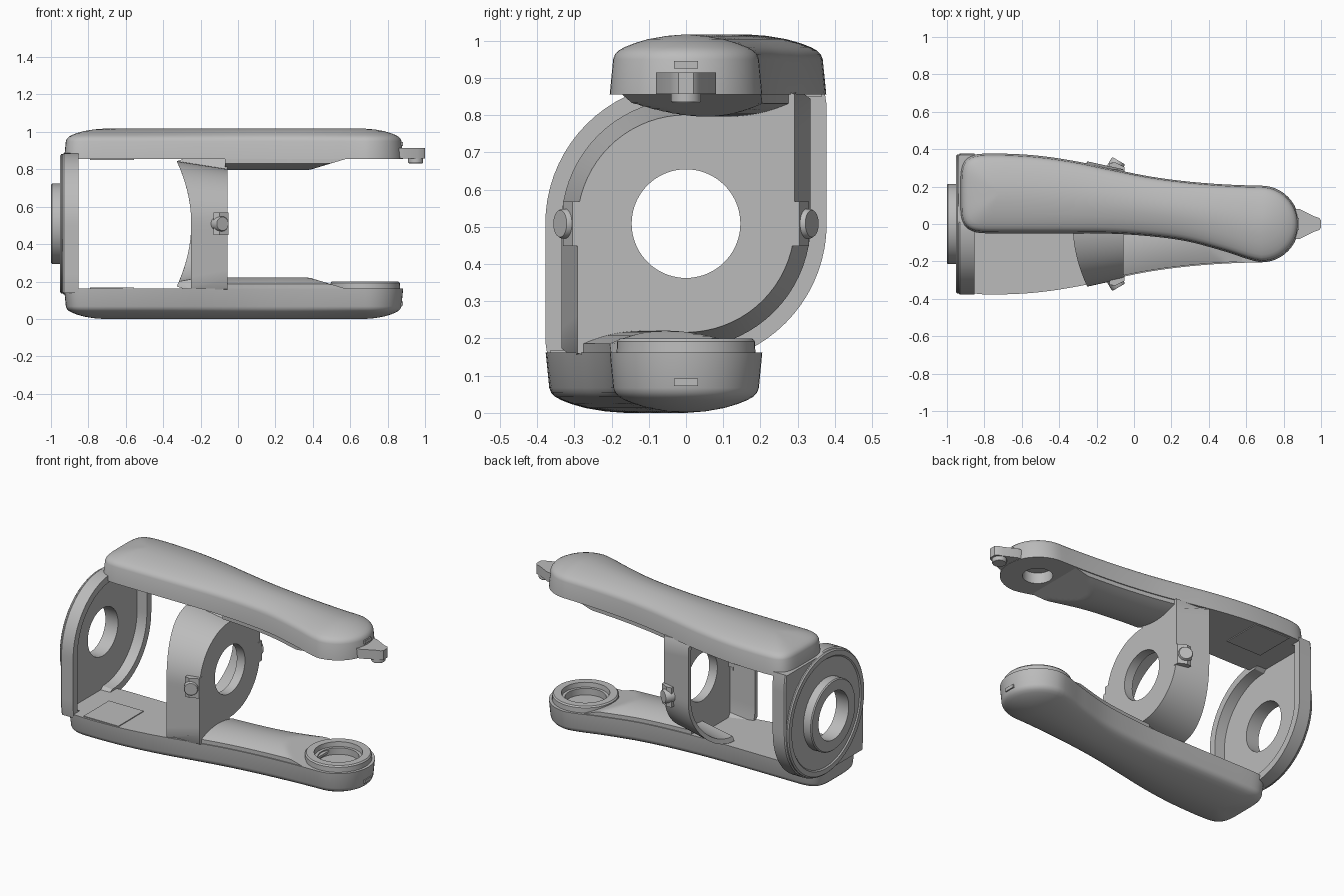
import bpy, bmesh, math
from mathutils import Vector

cube = bpy.data.objects.get("Cube")
if cube:
    bpy.data.objects.remove(cube)

TOP = 1.017          # overall height
MID = TOP / 2        # the frame repeats when turned half way round the long axis
grey = bpy.data.materials.new("plain grey")
grey.use_nodes = True
grey.diffuse_color = (0.5, 0.5, 0.5, 1)
grey.node_tree.nodes["Principled BSDF"].inputs["Base Color"].default_value = (0.5, 0.5, 0.5, 1)


def smooth(ob):
    bpy.ops.object.select_all(action='DESELECT')
    ob.select_set(True)
    bpy.context.view_layer.objects.active = ob
    bpy.ops.object.shade_smooth_by_angle(angle=math.radians(32))


def loft(name, rings, wrap=False, turned=False):
    """Skin a row of equal rings; optionally turn the part to the other side."""
    bm = bmesh.new()
    rows = []
    for ring in rings:
        pts = [(x, -y, TOP - z) if turned else (x, y, z) for x, y, z in ring]
        rows.append([bm.verts.new(p) for p in pts])
    n = len(rows[0])
    pairs = list(zip(rows, rows[1:])) + ([(rows[-1], rows[0])] if wrap else [])
    for a, b in pairs:
        for i in range(n):
            j = (i + 1) % n
            bm.faces.new((a[i], a[j], b[j], b[i]))
    if not wrap:
        bm.faces.new(rows[0])
        bm.faces.new(rows[-1])
    bmesh.ops.remove_doubles(bm, verts=bm.verts, dist=0.0001)
    bmesh.ops.recalc_face_normals(bm, faces=bm.faces)
    mesh = bpy.data.meshes.new(name)
    bm.to_mesh(mesh)
    bm.free()
    mesh.materials.append(grey)
    ob = bpy.data.objects.new(name, mesh)
    bpy.context.collection.objects.link(ob)
    smooth(ob)
    return ob


def circle(center, axis, r, n=48):
    """Ring of points round an axis."""
    u = axis.orthogonal().normalized()
    v = axis.cross(u)
    turns = [math.tau * i / n for i in range(n)]
    return [tuple(center + r * (u * math.cos(a) + v * math.sin(a))) for a in turns]


def rod(name, start, axis, stops, turned=False, wrap=False):
    """Turned part: stops are (distance along axis, radius)."""
    axis = Vector(axis).normalized()
    rings = [circle(Vector(start) + axis * d, axis, r) for d, r in stops]
    return loft(name, rings, wrap, turned)


def slab(name, outline, z0, z1, turned=False):
    """Flat plate with the given plan outline."""
    return loft(name, [[(x, y, z) for x, y in outline] for z in (z0, z1)], turned=turned)


def cut(ob, cutter):
    mod = ob.modifiers.new("hole", 'BOOLEAN')
    mod.operation = 'DIFFERENCE'
    mod.solver = 'EXACT'
    mod.object = cutter
    bpy.context.view_layer.objects.active = ob
    bpy.ops.object.modifier_apply(modifier=mod.name)
    bpy.data.objects.remove(cutter)
    smooth(ob)


# Plan shape of one arm: edges at even steps along x
X0, X1, STEP = -0.72, 0.68, 0.2
BACK = (0.377, 0.366, 0.337, 0.295, 0.255, 0.228, 0.212, 0.205)
FRONT = (-0.05, -0.05, -0.05, -0.052, -0.065, -0.092, -0.145, -0.205)


def edge(vals, x):
    """Smooth curve through the evenly spaced values."""
    s = min(max((x - X0) / STEP, 0), len(vals) - 1.0001)
    i, f = int(s), s - int(s)
    a, b, c, d = (vals[min(max(i + k, 0), len(vals) - 1)] for k in (-1, 0, 1, 2))
    return b + 0.5 * f * (c - a + f * (2*a - 5*b + 4*c - d + f * (3*(b - c) + d - a)))


def arm_outline():
    xs = [X0 + (X1 - X0) * i / 40 for i in range(41)]
    pts = [(x, edge(BACK, x)) for x in xs]
    for i in range(1, 24):                       # round nose
        a = math.pi / 2 - math.pi * i / 24
        pts.append((X1 + 0.203 * math.cos(a), 0.205 * math.sin(a)))
    pts += [(x, edge(FRONT, x)) for x in reversed(xs)]
    mid, half = (BACK[0] + FRONT[0]) / 2, (BACK[0] - FRONT[0]) / 2
    for i in range(1, 32):                       # squarish tail
        a = -math.pi / 2 - math.pi * i / 32
        c, s = math.cos(a), math.sin(a)
        pts.append((X0 - 0.21 * abs(c) ** 0.45, mid + half * math.copysign(abs(s) ** 0.45, s)))
    return pts


def arm_layer(t, z):
    """Outline drawn in towards the spine by the share t."""
    ring = []
    for x, y in arm_outline():
        sx = min(max(x, X0), X1)
        sy = (edge(BACK, sx) + edge(FRONT, sx)) / 2
        ring.append((x + (sx - x) * t, y + (sy - y) * t, z))
    return ring


DOME = ((0, 0.855), (0.045, 0.95), (0.07, 0.963), (0.12, 0.974), (0.2, 0.983),
        (0.32, 0.993), (0.5, 1.004), (0.75, 1.013), (1, TOP))


def rib_section(x):
    """Arched rib on the inner side of the arm, sloping away near the nose."""
    lo, hi = edge(FRONT, x) + 0.006, edge(BACK, x) - 0.006
    limit = 0.06 * min(1, max(0, (0.58 - x) / 0.2))
    ring = []
    for i in range(17):
        s = -1 + i / 8
        h = min(limit, 0.025 + 0.035 * (1 - s * s))
        ring.append((x, (lo + hi) / 2 + s * (hi - lo) / 2, 0.856 - h))
    return ring + [(x, hi, 0.87), (x, lo, 0.87)]


for side, turned, hole, depth in (("upper", False, 0.082, 0.065), ("lower", True, 0.115, 0.03)):
    arm = loft(side + "_arm", [arm_layer(t, z) for t, z in DOME], turned=turned)
    cut(arm, rod("hole_cutter", (X1, 0, 0.75), (0, 0, 1),
                 ((0, hole), (0.105 + depth, hole)), turned))
    loft(side + "_arm_rib", [rib_section(-0.07 + 0.65 * i / 34) for i in range(35)], turned=turned)
    # Thin pad on the inner face of the arm
    slab(side + "_pad", [(-0.79, 0.12), (-0.555, 0.12), (-0.555, 0.365), (-0.79, 0.365)],
         0.86, 0.85, turned)
    # Small latch plate on the nose
    slab(side + "_latch", [(0.84, -0.032), (0.881, -0.032), (0.881, 0.032), (0.84, 0.032)],
         0.925, 0.945, turned)
    # Side peg with its collar, leaning towards the nose
    rod(side + "_side_peg", (-0.125, 0.265, MID), (0.5, 0.86, 0),
        ((0, 0.04), (0.078, 0.04), (0.085, 0.036)), turned)
    slab(side + "_peg_block", [(-0.13, 0.27), (-0.052, 0.27), (-0.052, 0.305),
                               (-0.1, 0.33), (-0.13, 0.325)], MID - 0.06, MID + 0.06, turned)

# Raised seat round the lower arm's socket
rod("socket_seat", (X1, 0, 0.15), (0, 0, 1),
    ((0, 0.187), (0.042, 0.185), (0.05, 0.178), (0.05, 0.135), (0.022, 0.132),
     (0.022, 0.115), (0, 0.115)), wrap=True)

# Nose tab with its catch pin
half_tab = [(0.84, 0.082), (0.885, 0.08), (0.96, 0.042), (0.99, 0.032), (1.0, 0.02)]
slab("nose_tab", half_tab + [(x, -y) for x, y in reversed(half_tab)], 0.857, 0.914)
rod("catch_pin", (0.95, 0, 0.832), (0, 0, 1), ((0, 0.036), (0.006, 0.04), (0.05, 0.04)))


def frame_ring(x, r, h=0, hollow=0, n=72):
    """Circle; with h, two opposite quarters are squared out to meet the arms.
    The round quarters can flare towards the tail by the hollow amount."""
    ring = []
    for i in range(n):
        a = math.tau * i / n
        c, s = math.cos(a), math.sin(a)
        square = c * s > 0.001
        d = min(r / abs(c), h / abs(s)) if h and square else r
        shift = 0 if square else hollow * min(1, (d * s / 0.34) ** 2)
        ring.append((x - shift, d * c, MID + d * s))
    return ring


HOLE = 0.146
# Middle frame: holed plate with a flared band behind it
loft("middle_frame", [
    frame_ring(-0.055, 0.292, 0.36), frame_ring(-0.25, 0.335, 0.36, 0.08),
    frame_ring(-0.25, 0.308, 0.355, 0.08), frame_ring(-0.11, 0.27, 0.355),
    frame_ring(-0.11, HOLE), frame_ring(-0.055, HOLE)], wrap=True)

# End frame: shallow cup that opens towards the middle frame
loft("end_frame", [
    frame_ring(-0.938, 0.372, 0.365), frame_ring(-0.93, 0.378, 0.37),
    frame_ring(-0.852, 0.378, 0.37), frame_ring(-0.852, 0.335, 0.355),
    frame_ring(-0.915, 0.33, 0.355), frame_ring(-0.915, HOLE),
    frame_ring(-0.938, HOLE)], wrap=True)

# Round outer plate and mounting collar on the end frame
loft("end_plate", [
    frame_ring(-0.93, 0.372), frame_ring(-0.945, 0.372), frame_ring(-0.952, 0.364),
    frame_ring(-0.952, 0.335), frame_ring(-0.945, 0.328), frame_ring(-0.945, HOLE),
    frame_ring(-0.93, HOLE)], wrap=True)
loft("mount_collar", [
    frame_ring(-0.935, 0.215), frame_ring(-0.994, 0.215), frame_ring(-1.0, 0.209),
    frame_ring(-1.0, HOLE), frame_ring(-0.935, HOLE)], wrap=True)
